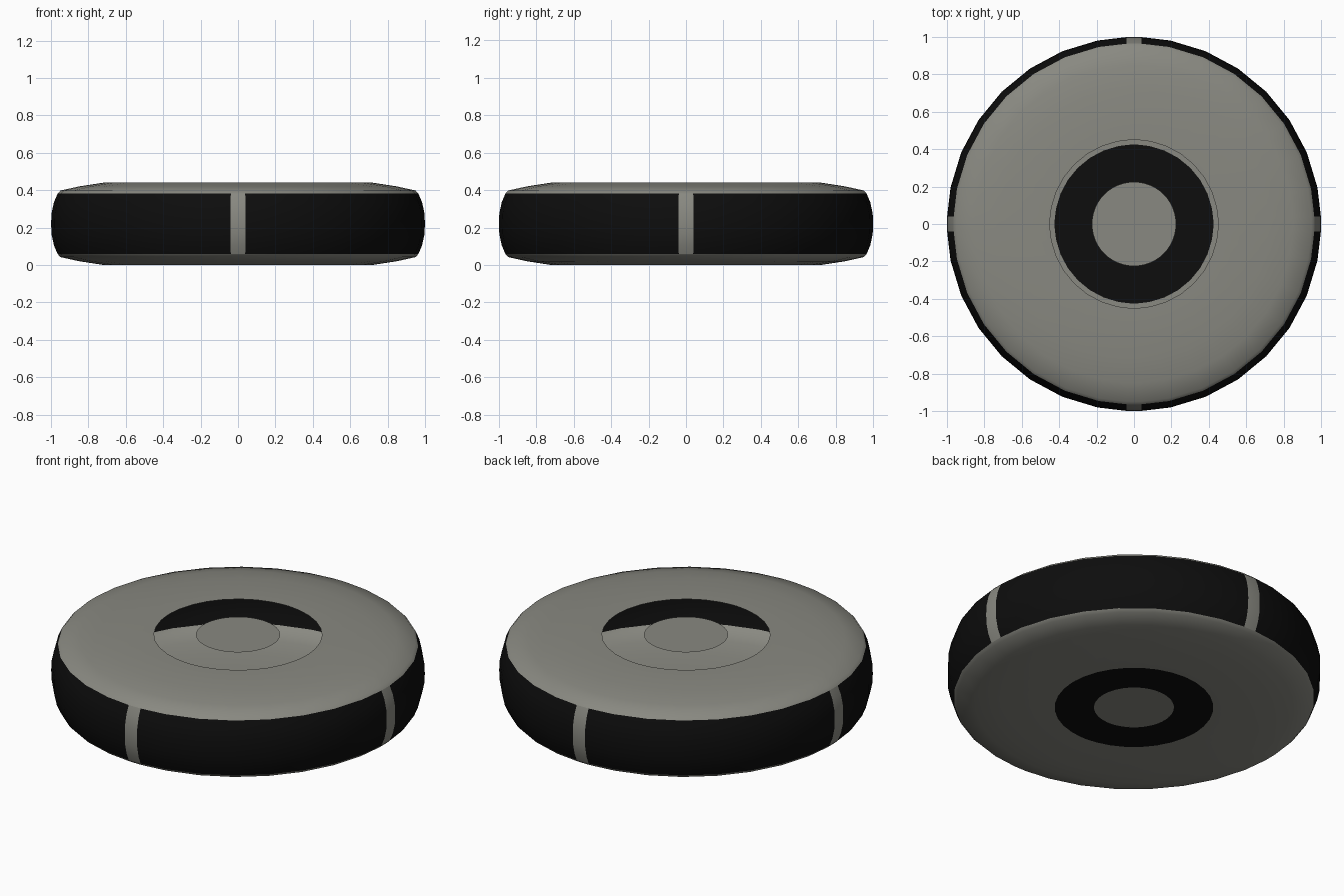
import bpy, bmesh, math

cube = bpy.data.objects.get("Cube")
if cube:
    bpy.data.objects.remove(cube, do_unlink=True)


def material(name, color):
    m = bpy.data.materials.new(name)
    m.use_nodes = True
    m.diffuse_color = color
    m.node_tree.nodes["Principled BSDF"].inputs["Base Color"].default_value = color
    return m


GREY = material("warm grey", (0.25, 0.25, 0.22, 1))
BLACK = material("black", (0.004, 0.004, 0.004, 1))

# Angles of the 32-sided body, with each quarter point split in two for a stripe
SIDES = 32
HALF_STRIPE = math.asin(0.04)
ANGLES = []
for i in range(SIDES):
    a = i * math.tau / SIDES
    ANGLES += [a - HALF_STRIPE, a + HALF_STRIPE] if i % (SIDES // 4) == 0 else [a]


def finish(name, bm, mats):
    mesh = bpy.data.meshes.new(name)
    bm.to_mesh(mesh)
    bm.free()
    for m in mats:
        mesh.materials.append(m)
    obj = bpy.data.objects.new(name, mesh)
    bpy.context.collection.objects.link(obj)
    bpy.ops.object.select_all(action='DESELECT')
    obj.select_set(True)
    bpy.context.view_layer.objects.active = obj
    bpy.ops.object.shade_smooth_by_angle(angle=math.radians(35))
    return obj


def lathe(name, profile, mats, stripes=False):
    """Turn a (radius, height) profile around z."""
    bm = bmesh.new()
    rings = [[bm.verts.new((r * math.cos(a), r * math.sin(a), z)) for a in ANGLES]
             for r, z in profile]
    n = len(ANGLES)
    for low, high in zip(rings, rings[1:]):
        for j in range(n):
            k = (j + 1) % n
            f = bm.faces.new((low[j], low[k], high[k], high[j]))
            c = f.calc_center_median()
            if stripes and min(abs(c.x), abs(c.y)) < 0.01:
                f.material_index = 1
    return finish(name, bm, mats)


def disc(name, radius, z, up):
    bm = bmesh.new()
    bmesh.ops.create_circle(bm, cap_ends=True, segments=48, radius=radius)
    for f in bm.faces:
        if (f.normal.z > 0) != up:
            f.normal_flip()
    for v in bm.verts:
        v.co.z = z
    return finish(name, bm, [GREY])


TOP = 0.44
RIM = [(0.72, 0), (0.85, 0.02), (0.95, 0.042), (0.965, 0.058)]

# Hollow shell: bottom cover and open-centred top cover
lathe("bottom_cover", [(0.425, 0)] + RIM, [GREY])
lathe("top_cover", [(r, TOP - z) for r, z in reversed(RIM)] + [(0.45, TOP)], [GREY])

# Rounded outer band with four grey stripes
lathe("outer_band", [(0.965, 0.058), (0.985, 0.105), (0.998, 0.165), (1.0, 0.22),
                     (0.998, 0.275), (0.985, 0.335), (0.965, 0.382)],
      [BLACK, GREY], stripes=True)

# Centre: black ring underneath, small discs on both faces
lathe("bottom_ring", [(0.214, 0), (0.425, 0)], [BLACK])
disc("bottom_disc", 0.214, 0, False)
disc("top_disc", 0.225, TOP, True)
